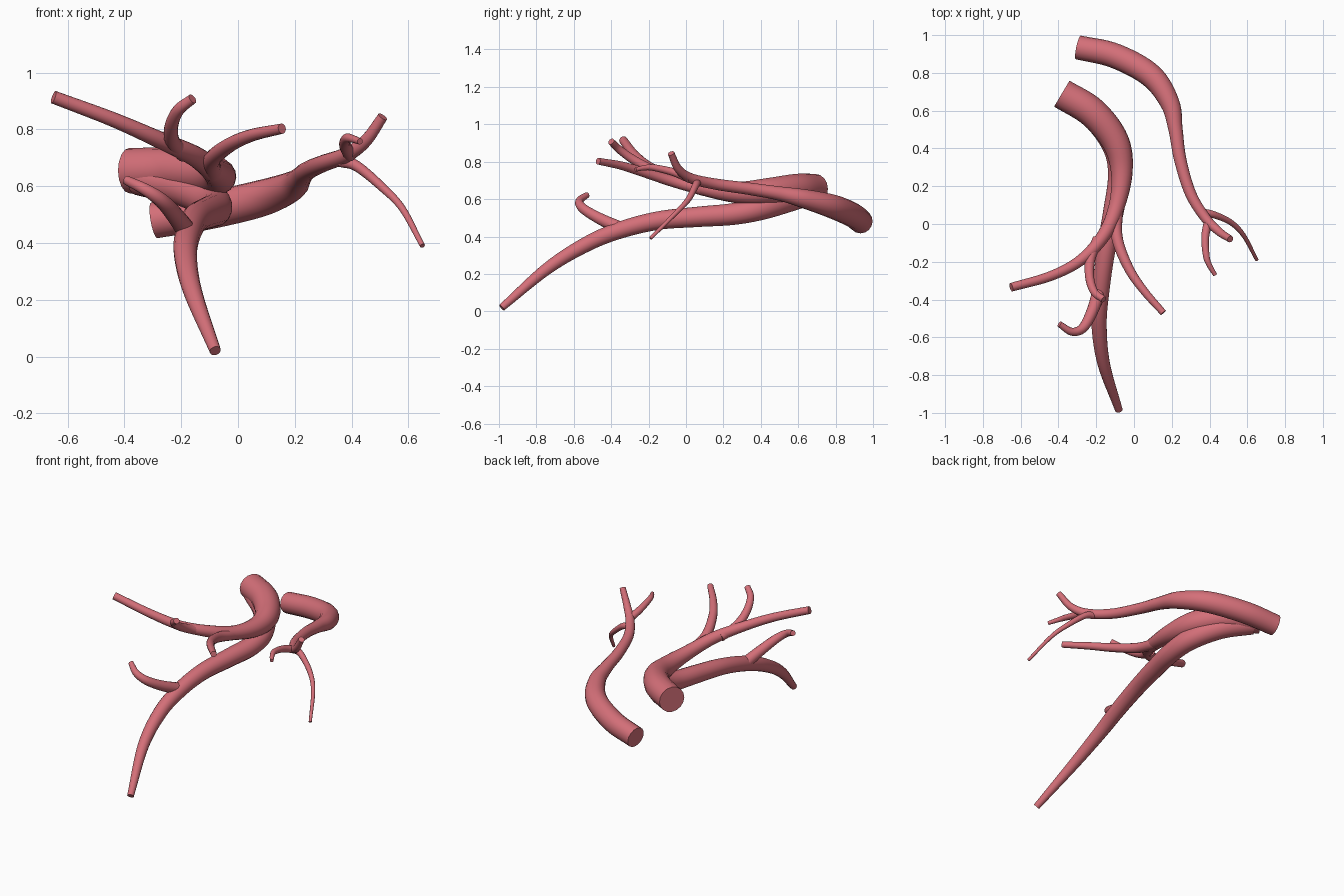
import bpy
import math
from mathutils import Vector

default_cube = bpy.data.objects.get("Cube")
if default_cube:
    bpy.data.objects.remove(default_cube, do_unlink=True)

# Soft red surface shared by every vessel
material = bpy.data.materials.new("vessel_red")
material.use_nodes = True
colour = (.66, .16, .19, 1)
material.diffuse_color = colour
shader = next(n for n in material.node_tree.nodes if n.type == "BSDF_PRINCIPLED")
shader.inputs["Base Color"].default_value = colour
shader.inputs["Roughness"].default_value = .6


def smooth_path(points, steps=8):
    """Catmull-Rom interpolation of (x, y, z, radius) control points."""
    knots = [Vector(p) for p in points]
    knots = [knots[0] * 2 - knots[1]] + knots + [knots[-1] * 2 - knots[-2]]
    path = []
    for a, b, c, d in zip(knots, knots[1:], knots[2:], knots[3:]):
        for i in range(steps):
            t = i / steps
            path.append((b * 2 + (c - a) * t
                         + (a * 2 - b * 5 + c * 4 - d) * t ** 2
                         + (b * 3 - a - c * 3 + d) * t ** 3) / 2)
    path.append(knots[-2])
    return path


def vessel(name, points):
    """Round tube with flat end caps and varying thickness."""
    path = smooth_path(points)
    curve = bpy.data.curves.new(name, "CURVE")
    curve.dimensions = "3D"
    curve.twist_mode = "MINIMUM"
    curve.bevel_depth = 1
    curve.bevel_resolution = 6
    curve.use_fill_caps = True
    spline = curve.splines.new("POLY")
    spline.points.add(len(path) - 1)
    for target, sample in zip(spline.points, path):
        target.co = (sample.x, sample.y, sample.z, 1)
        target.radius = sample.w
    tube = bpy.data.objects.new(name, curve)
    bpy.context.collection.objects.link(tube)
    bpy.ops.object.select_all(action="DESELECT")
    tube.select_set(True)
    bpy.context.view_layer.objects.active = tube
    bpy.ops.object.convert(target="MESH")
    tube = bpy.context.view_layer.objects.active
    tube.data.materials.clear()
    tube.data.materials.append(material)
    bpy.ops.object.shade_smooth_by_angle(angle=math.radians(40))
    return tube


def branch(name, start_radius, end_radius, points):
    """Side vessel that tapers evenly from its root to its tip."""
    last = len(points) - 1
    vessel(name, [(*p, start_radius + (end_radius - start_radius) * i / last)
                  for i, p in enumerate(points)])


# Left trunk and its two twigs
vessel("left_trunk", [
    (-.295, .935, .48, .064), (-.1, .89, .515, .066), (.09, .785, .56, .064),
    (.19, .64, .6, .052), (.22, .5, .63, .038), (.245, .34, .655, .033),
    (.3, .16, .68, .03), (.38, .03, .71, .027), (.45, -.04, .76, .022),
    (.51, -.08, .845, .018)])
branch("left_outer_twig", .022, .009, [
    (.36, .06, .69), (.42, .05, .67), (.51, .01, .595),
    (.58, -.06, .52), (.65, -.19, .39)])
branch("left_inner_twig", .024, .011, [
    (.395, .02, .71), (.377, -.07, .745), (.383, -.17, .768),
    (.4, -.22, .768), (.43, -.27, .758)])

# Upper trunk sweeping out to the right, with its branches
vessel("upper_trunk", [
    (-.382, .69, .655, .08), (-.22, .59, .655, .08), (-.1, .44, .64, .073),
    (-.065, .28, .635, .058), (-.09, .1, .66, .043), (-.16, -.06, .71, .036),
    (-.28, -.19, .765, .03), (-.44, -.275, .835, .026), (-.65, -.335, .914, .023)])
branch("upper_inner_branch", .034, .018, [
    (-.09, .1, .65), (-.09, -.07, .695), (-.03, -.23, .745),
    (.05, -.35, .78), (.155, -.47, .803)])
branch("upper_middle_branch", .03, .018, [
    (-.19, -.08, .715), (-.23, -.18, .755), (-.235, -.28, .81),
    (-.21, -.36, .868), (-.16, -.4, .908)])

# Lower trunk dropping to the front, with its hooked branch
vessel("lower_trunk", [
    (-.35, .66, .63, .062), (-.2, .55, .595, .064), (-.1, .4, .55, .063),
    (-.08, .25, .52, .059), (-.11, .06, .505, .055), (-.15, -.15, .485, .05),
    (-.175, -.35, .435, .046), (-.185, -.53, .36, .041),
    (-.16, -.74, .23, .033), (-.08, -.985, .02, .02)])
branch("lower_hooked_branch", .036, .016, [
    (-.18, -.34, .44), (-.22, -.46, .495), (-.27, -.55, .55),
    (-.33, -.57, .59), (-.395, -.53, .622)])
